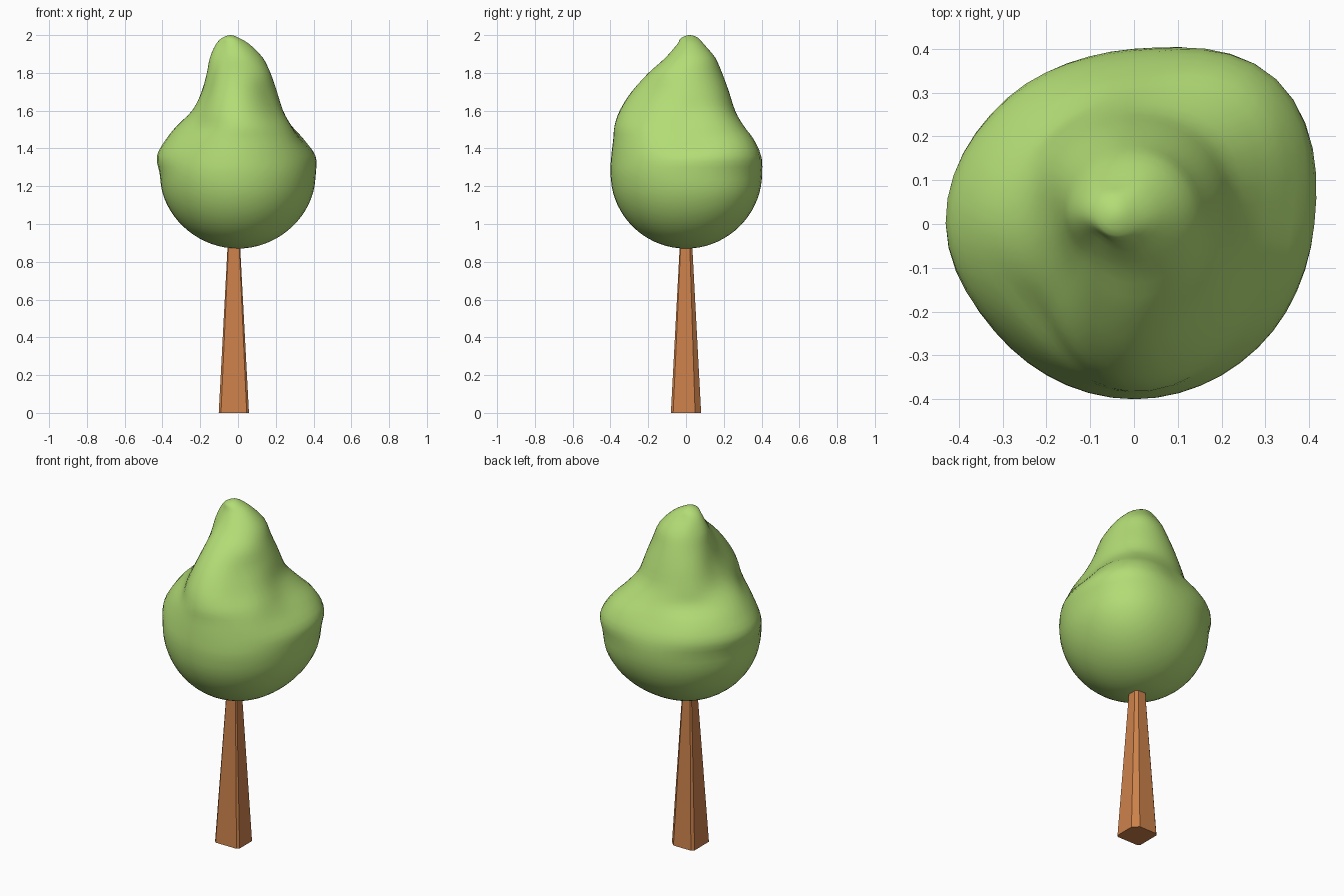
import bpy, bmesh, math

if "Cube" in bpy.data.objects:
    bpy.data.objects.remove(bpy.data.objects["Cube"])


def add_object(name, bm, color):
    bmesh.ops.recalc_face_normals(bm, faces=bm.faces[:])
    mesh = bpy.data.meshes.new(name)
    bm.to_mesh(mesh)
    bm.free()
    obj = bpy.data.objects.new(name, mesh)
    bpy.context.collection.objects.link(obj)
    mat = bpy.data.materials.new(name + "_color")
    mat.diffuse_color = color
    mat.use_nodes = True
    mat.node_tree.nodes["Principled BSDF"].inputs["Base Color"].default_value = mat.diffuse_color
    mesh.materials.append(mat)
    return obj


def skin(rings, bm):
    for a, b in zip(rings, rings[1:]):
        for i in range(len(a)):
            j = (i + 1) % len(a)
            bm.faces.new((a[i], a[j], b[j], b[i]))


def spline(a, b, c, d, t):
    return 0.5 * (2 * b + (c - a) * t + (2 * a - 5 * b + 4 * c - d) * t * t
                  + (3 * b - a - 3 * c + d) * t ** 3)


# Trunk: tapered square post with chamfered corners, one wider than the rest
def trunk_outline(z, half):
    pts = []
    for sx, sy, k in ((1, 1, 0.40), (-1, 1, 0.18), (-1, -1, 0.15), (1, -1, 0.15)):
        pair = [(sx * half, sy * half * (1 - k)), (sx * half * (1 - k), sy * half)]
        pts += pair if sx * sy > 0 else pair[::-1]
    return [(x - 0.022, y, z) for x, y in pts]


bm = bmesh.new()
rings = [[bm.verts.new(p) for p in trunk_outline(z, h)] for z, h in ((0, 0.08), (1.0, 0.027))]
skin(rings, bm)
for ring in rings:
    bm.faces.new(ring)
add_object("trunk", bm, (0.60, 0.22, 0.07, 1))

# Crown upper part: height, then radii every 45 degrees starting at +x
upper = [
    (1.27, .41, .45, .40, .40, .415, .40, .40, .40),
    (1.36, .41, .465, .385, .40, .425, .385, .398, .395),
    (1.45, .345, .42, .335, .345, .37, .345, .39, .375),
    (1.52, .295, .345, .29, .275, .31, .29, .385, .35),
    (1.60, .255, .27, .25, .24, .225, .25, .36, .30),
    (1.70, .23, .23, .215, .20, .168, .19, .30, .25),
    (1.80, .20, .19, .175, .155, .135, .14, .21, .215),
    (1.88, .165, .16, .135, .12, .115, .10, .12, .15),
    (1.95, .10, .095, .075, .08, .08, .06, .065, .08),
    (1.985,) + (.045,) * 8,
]
# Crown lower part: round bowl that blends into the first upper row
lower = []
for k in range(6):
    a = math.radians(15 * k)
    blend = math.sin(a)
    lower.append([1.27 - 0.4 * math.cos(a)]
                 + [math.sin(a) * (0.4 + (r - 0.4) * blend) for r in upper[0][1:]])
rows = lower + upper + [(2.0,) + (0,) * 8]
# Phantom rows past the poles keep both ends rounded
rows = [[rows[1][0]] + [-r for r in rows[1][1:]]] + rows
rows.append([rows[-2][0]] + [-r for r in rows[-2][1:]])

SEG, STEPS = 48, 3
bm = bmesh.new()
rings = []
for i in range(1, len(rows) - 2):
    for s in range(STEPS):
        if i == 1 and s == 0:
            continue
        row = [spline(*v, s / STEPS) for v in zip(*rows[i - 1:i + 3])]
        z, r = row[0], row[1:]
        lean = max(0, (z - 1.27) / 0.73)
        ring = []
        for n in range(SEG):
            q, t = divmod(n * 8 / SEG, 1)
            q = int(q)
            rad = spline(r[q - 1], r[q], r[(q + 1) % 8], r[(q + 2) % 8], t)
            a = math.tau * n / SEG
            ring.append(bm.verts.new((rad * math.cos(a) - 0.04 * lean,
                                      rad * math.sin(a) + 0.02 * lean, z)))
        rings.append(ring)
skin(rings, bm)
for ring, pole in ((rings[0], (0, 0, 0.87)), (rings[-1], (-0.04, 0.02, 2.0))):
    tip = bm.verts.new(pole)
    for n in range(SEG):
        bm.faces.new((ring[n], ring[(n + 1) % SEG], tip))
for f in bm.faces:
    f.smooth = True
add_object("crown", bm, (0.45, 0.72, 0.18, 1))
